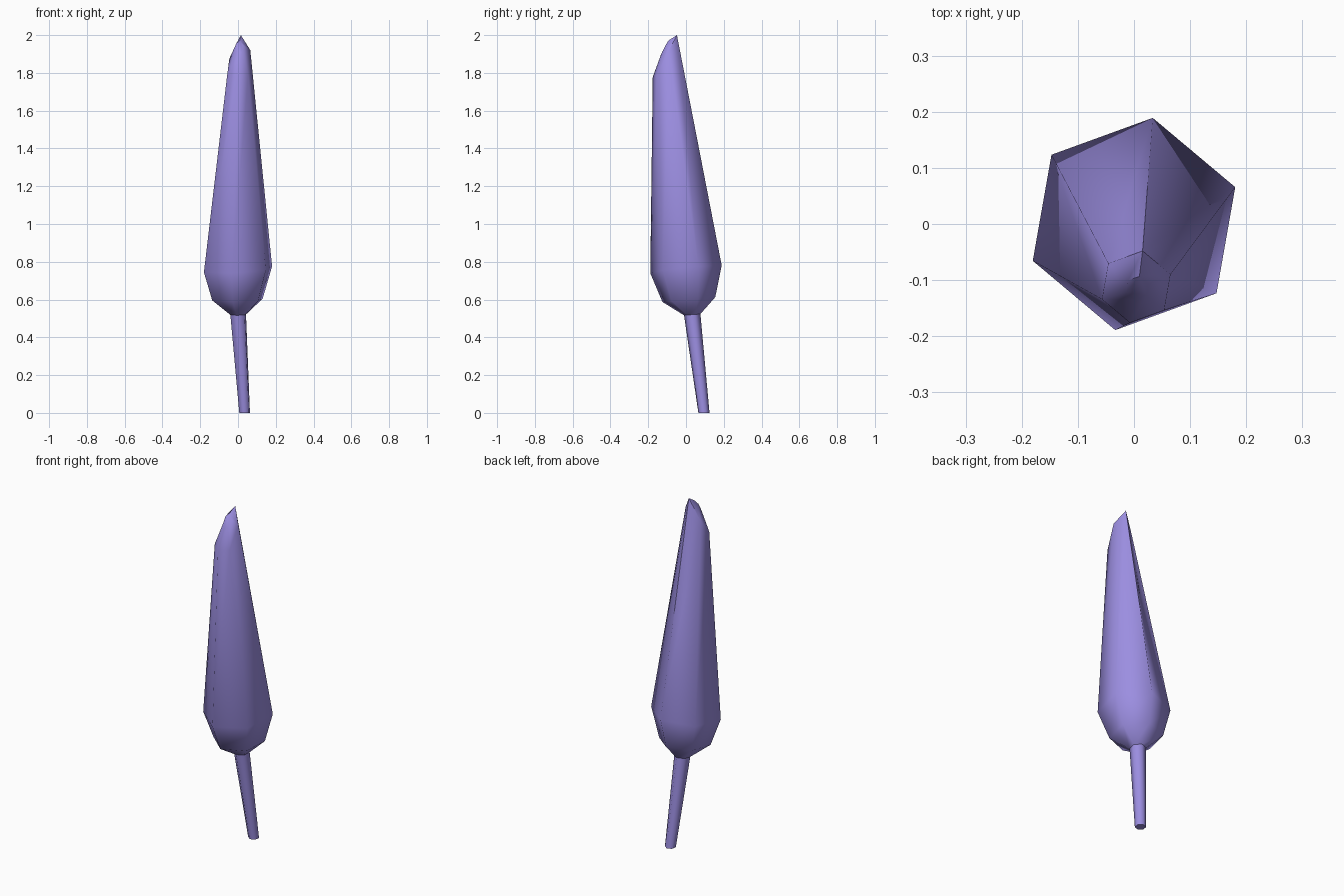
import bpy, bmesh, math

if "Cube" in bpy.data.objects:
    bpy.data.objects.remove(bpy.data.objects["Cube"])

ANGLES = [math.radians(20 + 60 * i) for i in range(6)]

mat = bpy.data.materials.new("violet")
mat.diffuse_color = (0.33, 0.27, 0.75, 1)
mat.use_nodes = True
mat.node_tree.nodes["Principled BSDF"].inputs["Base Color"].default_value = mat.diffuse_color


def ring(cx, cy, cz, r, tilt_x=0.0, tilt_y=0.0):
    """Six-sided ring on a tilted plane."""
    pts = []
    for a in ANGLES:
        dx, dy = r * math.cos(a), r * math.sin(a)
        pts.append((cx + dx, cy + dy, cz + tilt_x * dx + tilt_y * dy))
    return pts


def loft(name, rings, cap_start, cap_end):
    bm = bmesh.new()
    rows = [[bm.verts.new(p) for p in r] for r in rings]
    for a, b in zip(rows, rows[1:]):
        for i in range(6):
            j = (i + 1) % 6
            bm.faces.new((a[i], a[j], b[j], b[i]))
    if cap_start:
        bm.faces.new(rows[0][::-1])
    if cap_end:
        bm.faces.new(rows[-1])
    bmesh.ops.recalc_face_normals(bm, faces=bm.faces)
    me = bpy.data.meshes.new(name)
    bm.to_mesh(me)
    bm.free()
    me.materials.append(mat)
    ob = bpy.data.objects.new(name, me)
    bpy.context.collection.objects.link(ob)
    bpy.ops.object.select_all(action='DESELECT')
    ob.select_set(True)
    bpy.context.view_layer.objects.active = ob
    bpy.ops.object.shade_smooth_by_angle(angle=math.radians(62))
    return ob


neck = ring(0.001, 0.033, 0.52, 0.044, 0.0, 0.08)

# Leaning trunk
loft("trunk", [ring(0.035, 0.095, 0.0, 0.03), neck], True, False)

# Slanted tip: ring heights run counter-clockwise from the right-hand corner
tip_base = [(x, y, z) for (x, y, _), z in zip(
    ring(0.004, -0.112, 0, 0.065),
    (1.92, 2.0, 1.875, 1.79, 1.778, 1.79))]
tip_cap = ring(0.006, -0.114, 1.931, 0.021, 0.2, 1.9)

# Tall crown
loft("crown", [
    neck,
    ring(-0.003, 0.015, 0.6, 0.142, 0.0, 0.09),
    ring(0, 0, 0.76, 0.192, 0.05, 0.1),
    tip_base,
    tip_cap,
], False, True)
